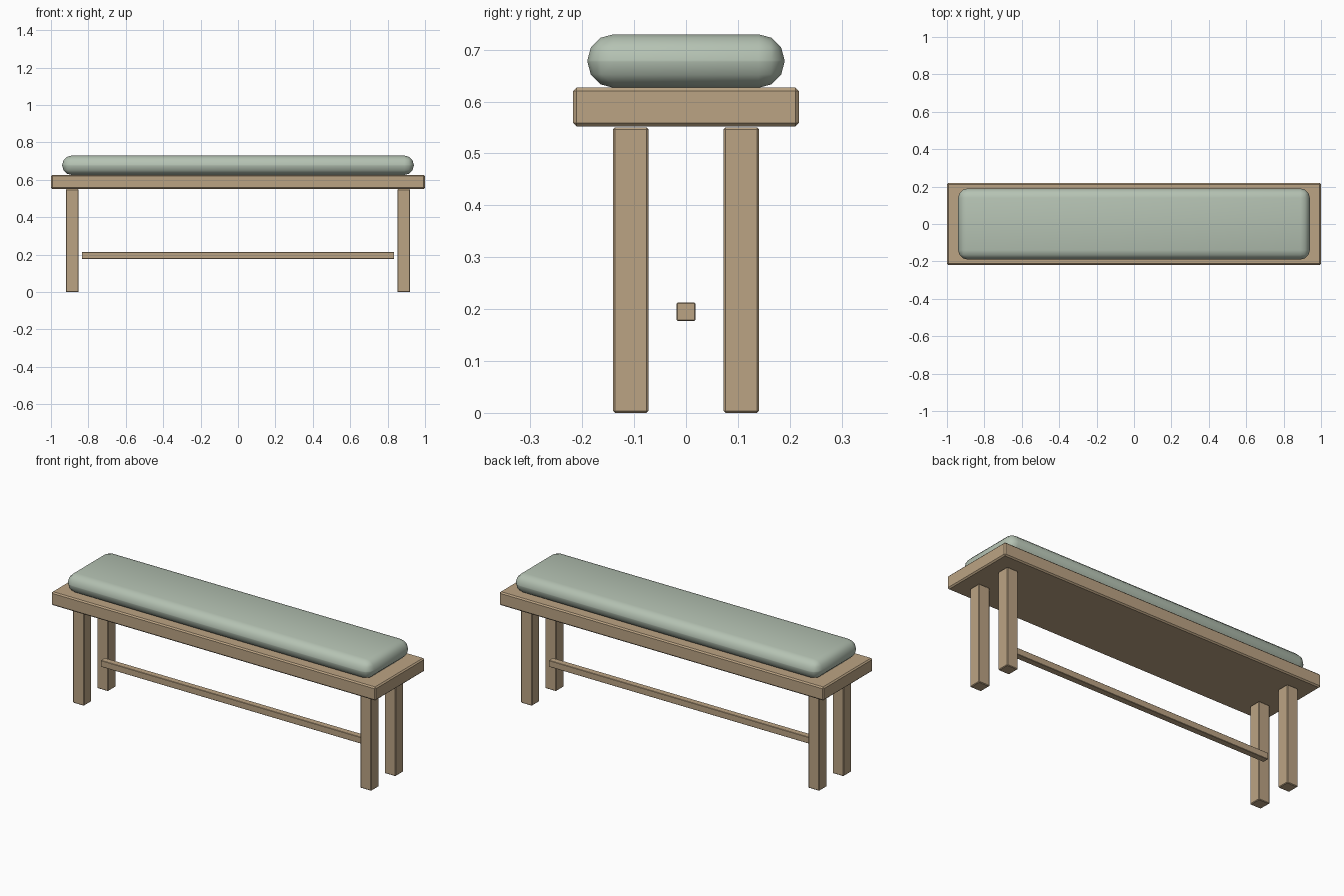
import bpy

default = bpy.data.objects.get("Cube")
if default:
    bpy.data.objects.remove(default, do_unlink=True)


def make_material(name, color):
    mat = bpy.data.materials.new(name)
    mat.use_nodes = True
    mat.diffuse_color = color
    mat.node_tree.nodes["Principled BSDF"].inputs["Base Color"].default_value = color
    return mat


wood = make_material("light_wood", (0.50, 0.37, 0.23, 1))
fabric = make_material("sage_fabric", (0.46, 0.54, 0.45, 1))


def rounded_box(name, center, size, bevel, segments, mat):
    """Box with bevelled edges, sized by its full extents."""
    bpy.ops.mesh.primitive_cube_add(size=1, location=center)
    obj = bpy.context.object
    obj.name = name
    obj.scale = size
    bpy.ops.object.transform_apply(location=False, rotation=False, scale=True)
    mod = obj.modifiers.new("Bevel", "BEVEL")
    mod.width = bevel
    mod.segments = segments
    bpy.ops.object.modifier_apply(modifier=mod.name)
    obj.data.materials.append(mat)
    return obj


# Seat board and padded cushion
rounded_box("seat_board", (0, 0, 0.5895), (2, 0.436, 0.075), 0.007, 1, wood)
cushion = rounded_box("cushion", (0, 0, 0.678), (1.88, 0.38, 0.103), 0.05, 3, fabric)
cushion.data.shade_smooth()

# Four square legs
for x, side in ((1, "left"), (-1, "right")):
    for y, end in ((-1, "front"), (1, "back")):
        rounded_box(f"{end}_{side}_leg", (x * 0.886, y * 0.1065, 0.275),
                    (0.068, 0.068, 0.55), 0.0035, 1, wood)

# Long stretcher bar between the leg pairs
rounded_box("stretcher", (0, 0, 0.195), (1.67, 0.036, 0.036), 0.002, 1, wood)
